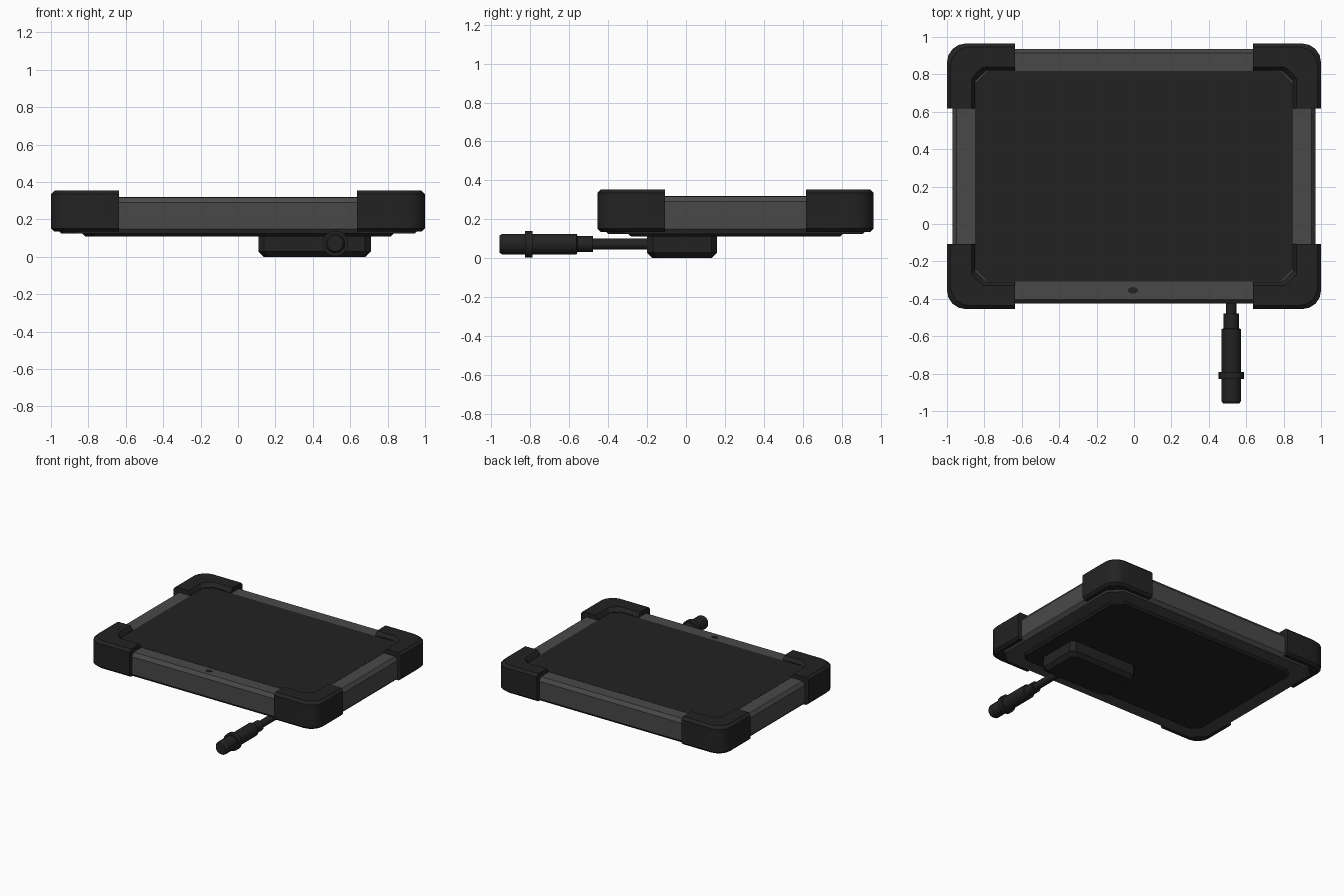
import bpy, bmesh, math
from mathutils import Vector

if "Cube" in bpy.data.objects:
    bpy.data.objects.remove(bpy.data.objects["Cube"])

CY = 0.255  # tablet centre in y


def material(name, v):
    m = bpy.data.materials.new(name)
    m.diffuse_color = (v, v, v, 1)
    m.use_nodes = True
    m.node_tree.nodes["Principled BSDF"].inputs["Base Color"].default_value = m.diffuse_color
    return m


BLACK = material("black rubber", 0.0165)
GREY = material("dark grey frame", 0.066)


def loft(name, rings, mat, wrap=False, smooth=False):
    """Skin a list of closed rings; cap both ends."""
    bm = bmesh.new()
    vs = [[bm.verts.new(p) for p in r] for r in rings]
    n = len(rings[0])
    for a, b in zip(vs, vs[1:]):
        for i in range(n):
            j = (i + 1) % n
            bm.faces.new((a[i], a[j], b[j], b[i]))
    bm.faces.new(vs[0])
    bm.faces.new(vs[-1])
    bmesh.ops.recalc_face_normals(bm, faces=bm.faces)
    me = bpy.data.meshes.new(name)
    bm.to_mesh(me)
    bm.free()
    ob = bpy.data.objects.new(name, me)
    bpy.context.collection.objects.link(ob)
    me.materials.append(mat)
    if smooth:
        bpy.ops.object.select_all(action='DESELECT')
        ob.select_set(True)
        bpy.context.view_layer.objects.active = ob
        bpy.ops.object.shade_smooth_by_angle(angle=math.radians(32))
    return ob


def slab(name, cx, cy, hx, hy, cut, profile, mat):
    """Chamfer-cornered plate; profile lists (inset, z)."""
    rings = []
    for d, z in profile:
        x, y, c = hx - d, hy - d, cut
        pts = [(x, y - c), (x - c, y), (c - x, y), (-x, y - c),
               (-x, c - y), (c - x, -y), (x - c, -y), (x, c - y)]
        rings.append([(cx + px, cy + py, z) for px, py in pts])
    return loft(name, rings, mat)


# Grey frame body, screen, back plate
slab("frame", 0, CY, 0.97, 0.68, 0.09,
     [(0.025, 0.125), (0.0, 0.15), (0.0, 0.29), (0.02, 0.318)], GREY)
slab("screen", 0, CY, 0.85, 0.563, 0.065, [(0, 0.312), (0, 0.3195)], BLACK)
slab("back_plate", 0, CY, 0.84, 0.558, 0.06,
     [(0, 0.15), (0, 0.13), (0.022, 0.11)], BLACK)

# Corner bumpers: one cross-section carried round the corner
outer = [(0.635, 0.71), (0.90, 0.71)]
outer += [(0.90 + 0.10 * math.sin(a), 0.61 + 0.10 * math.cos(a))
          for a in [math.radians(d) for d in (22.5, 45, 67.5)]]
outer += [(1.0, 0.61), (1.0, 0.362)]
inner = [(0.635, 0.565), (0.79, 0.565), (0.805, 0.552), (0.82, 0.538),
         (0.835, 0.523), (0.85, 0.508), (0.85, 0.362)]
section = [(0.12, 0.135), (0.0, 0.152), (0.0, 0.335), (0.13, 0.354),
           (0.87, 0.354), (1.0, 0.325), (1.0, 0.135)]
for sx, side in ((1, "right"), (-1, "left")):
    for sy, end in ((1, "back"), (-1, "front")):
        rings = []
        for o, i in zip(outer, inner):
            ring = []
            for t, z in section:
                p = Vector(o).lerp(Vector(i), t)
                ring.append((sx * p.x, CY + sy * p.y, z))
            rings.append(ring)
        loft(f"bumper_{end}_{side}", rings, BLACK, smooth=True)

# Home button on the front bezel
loft("button", [[(-0.006 + 0.027 * math.cos(a), -0.355 + 0.018 * math.sin(a), z)
                 for a in [k * math.tau / 12 for k in range(12)]]
                for z in (0.314, 0.321)], BLACK)

# Battery pack under the tablet
slab("rear_pack", 0.41, -0.02, 0.30, 0.18, 0.03,
     [(0, 0.12), (0, 0.028), (0.028, 0.0)], BLACK)

# Cable and round plug, turned along y
turned = [(0.028, -0.15), (0.028, -0.478), (0.041, -0.478), (0.041, -0.558),
          (0.053, -0.562), (0.053, -0.79), (0.068, -0.79), (0.068, -0.828),
          (0.053, -0.828), (0.053, -0.945), (0.043, -0.96)]
loft("cable_plug", [[(0.52 + r * math.cos(a), y, 0.072 + r * math.sin(a))
                     for a in [k * math.tau / 20 for k in range(20)]]
                    for r, y in turned], BLACK, smooth=True)
